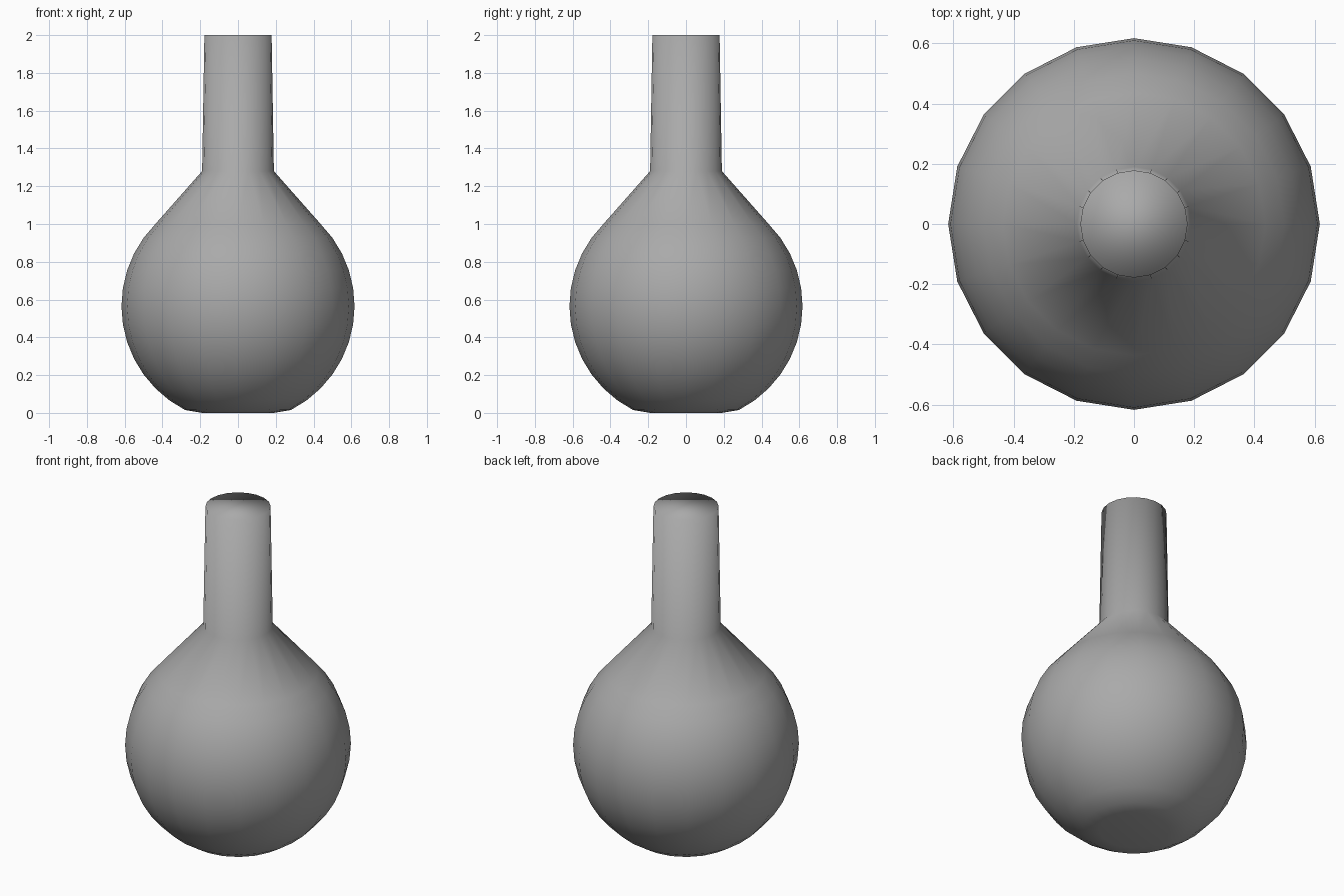
import bpy, bmesh
from math import sin, cos, pi, radians

cube = bpy.data.objects.get("Cube")
if cube:
    bpy.data.objects.remove(cube, do_unlink=True)

SIDES = 20
RADIUS, CENTRE = 0.617, 0.565

# One flat grey for the whole flask
grey = bpy.data.materials.new("grey")
grey.use_nodes = True
color = (0.4, 0.4, 0.4, 1)
grey.diffuse_color = color
grey.node_tree.nodes["Principled BSDF"].inputs["Base Color"].default_value = color

# Profile: flat foot, round belly, sloping shoulder, tapered neck
profile = [(0.19, 0.0)]
for angle in range(-63, 46, 9):
    a = radians(angle)
    profile.append((RADIUS * cos(a), CENTRE + RADIUS * sin(a)))
profile += [(0.19, 1.28), (0.178, 2.0)]

# Turn the profile into rings and bridge them
bm = bmesh.new()
rings = [[bm.verts.new((r * cos(2 * pi * i / SIDES), r * sin(2 * pi * i / SIDES), z))
          for i in range(SIDES)] for r, z in profile]
for low, high in zip(rings, rings[1:]):
    for i in range(SIDES):
        j = (i + 1) % SIDES
        bm.faces.new((low[i], low[j], high[j], high[i]))

# Close the foot and the top of the neck
bm.faces.new(rings[0][::-1])
bm.faces.new(rings[-1])
for face in bm.faces:
    face.smooth = True

mesh = bpy.data.meshes.new("flask")
bm.to_mesh(mesh)
bm.free()
mesh.materials.append(grey)
flask = bpy.data.objects.new("flask", mesh)
bpy.context.collection.objects.link(flask)
